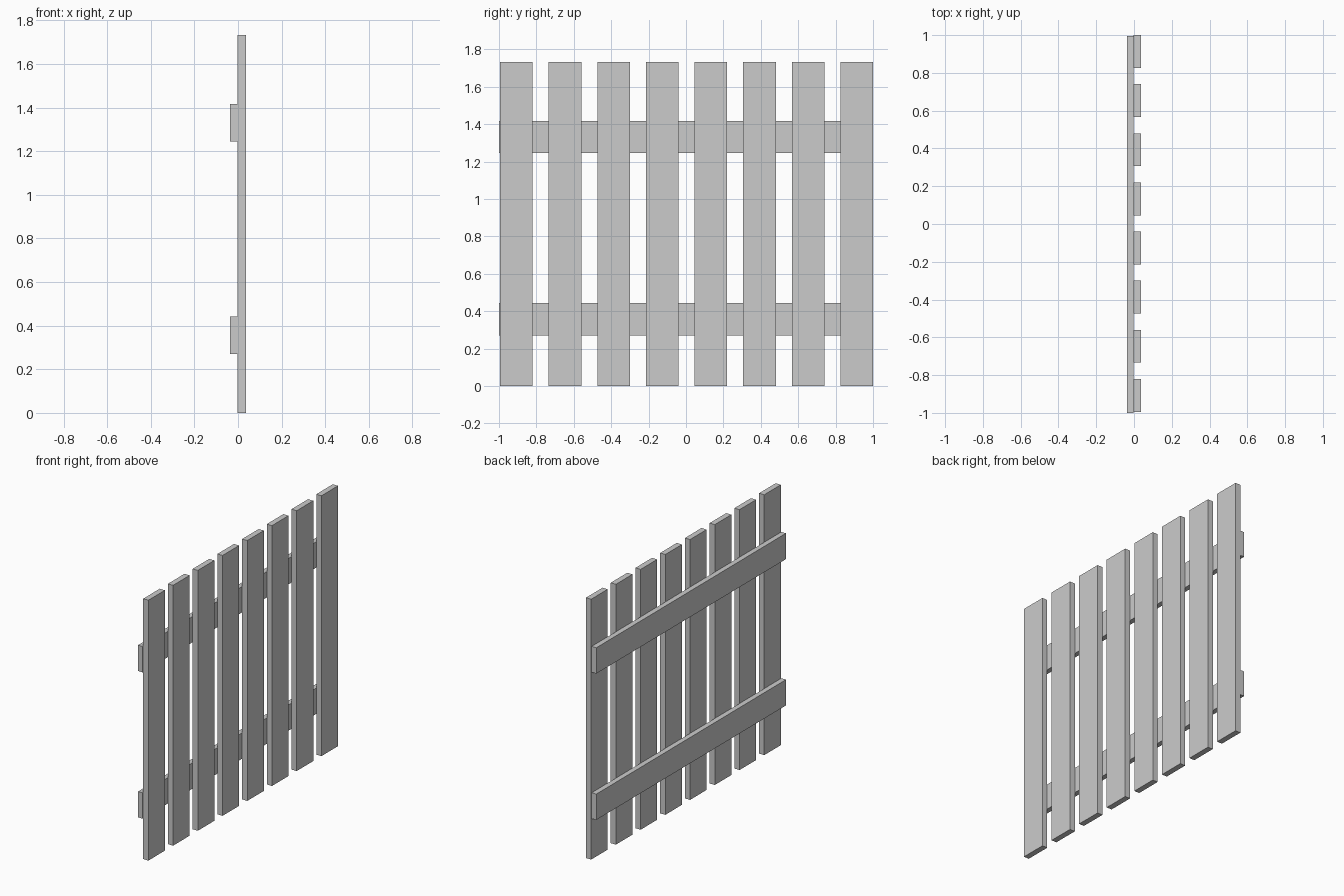
import bpy

if "Cube" in bpy.data.objects:
    bpy.data.objects.remove(bpy.data.objects["Cube"])

PICKETS = 8
PITCH = 0.26
WIDTH = 0.174
HEIGHT = 1.733
HALF_DEPTH = 0.036
JOINT = -0.002  # plane where the pickets meet the rails


def box(name, low, high):
    """Axis-aligned board between two corners."""
    bpy.ops.mesh.primitive_cube_add(
        size=1, location=[(a + b) / 2 for a, b in zip(low, high)])
    board = bpy.context.object
    board.name = name
    board.scale = [b - a for a, b in zip(low, high)]
    bpy.ops.object.transform_apply(location=False, rotation=False, scale=True)
    return board


# Upright pickets, the last one flush with the +y end
for i in range(PICKETS):
    y1 = 1.0 - (PICKETS - 1 - i) * PITCH
    box(f"picket_{i + 1}", (JOINT, y1 - WIDTH, 0), (HALF_DEPTH, y1, HEIGHT))

# Horizontal rails behind the pickets
for name, z in (("lower_rail", 0.271), ("upper_rail", 1.245)):
    box(name, (-HALF_DEPTH, -1.0, z), (JOINT, 0.995, z + 0.172))
